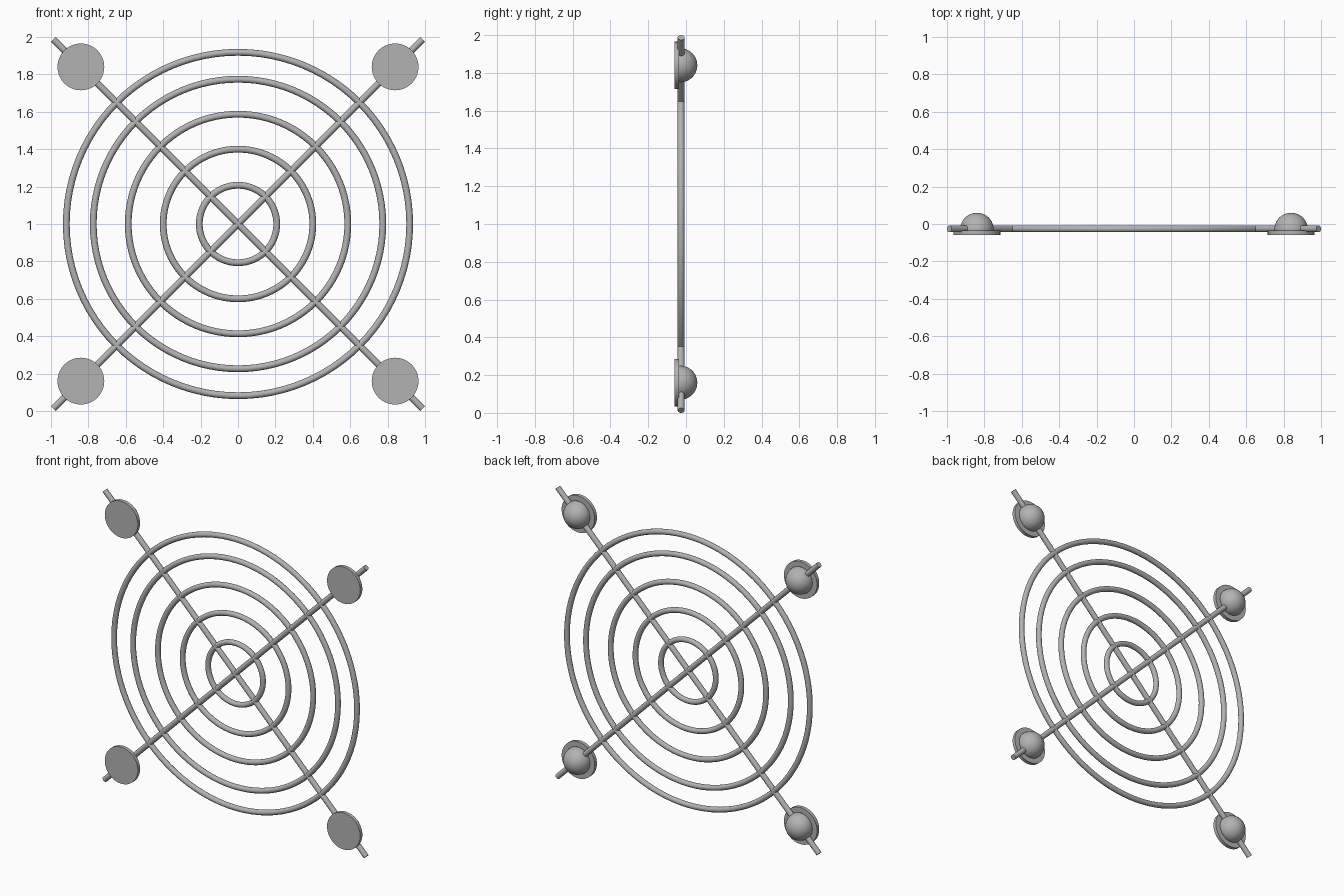
import bpy
import bmesh
import math
from mathutils import Matrix, Vector

cube = bpy.data.objects.get("Cube")
if cube:
    bpy.data.objects.remove(cube, do_unlink=True)

GREY = (0.45, 0.45, 0.45, 1.0)
steel = bpy.data.materials.new("grey_steel")
steel.use_nodes = True
steel.diffuse_color = GREY
steel.node_tree.nodes["Principled BSDF"].inputs["Base Color"].default_value = GREY

WIRE = 0.018          # wire radius
WIRE_Y = -0.026       # depth of the wire plane
MID_Z = 1.0
MOUNT = 0.84          # mount offset from the centre
FACE_FRONT = Matrix.Rotation(math.pi / 2, 4, "X")


def finish(name):
    obj = bpy.context.object
    obj.name = name
    obj.data.materials.append(steel)
    bpy.ops.object.shade_smooth_by_angle(angle=math.radians(40))
    return obj


def cylinder_between(name, start, end, radius, sides):
    start, end = Vector(start), Vector(end)
    axis = end - start
    bpy.ops.mesh.primitive_cylinder_add(
        vertices=sides, radius=radius, depth=axis.length,
        location=(start + end) / 2, rotation=axis.to_track_quat("Z", "Y").to_euler())
    return finish(name)


# Concentric wire rings
for i, radius in enumerate((0.207, 0.4, 0.587, 0.774, 0.918)):
    bpy.ops.mesh.primitive_torus_add(
        major_radius=radius, minor_radius=WIRE, major_segments=96, minor_segments=16,
        location=(0, WIRE_Y, MID_Z), rotation=FACE_FRONT.to_euler())
    finish(f"ring_{i + 1}")

# Crossed diagonal rods
reach = 1.0 - WIRE * math.sqrt(0.5)
for side, name in ((1, "rod_rising_left"), (-1, "rod_rising_right")):
    cylinder_between(name, (-side * reach, WIRE_Y, MID_Z - reach),
                     (side * reach, WIRE_Y, MID_Z + reach), WIRE, 20)

# Corner mounts: a flat disc in front, a dome behind
for sx, side in ((1, "left"), (-1, "right")):
    for sz, level in ((1, "upper"), (-1, "lower")):
        x, z = sx * MOUNT, MID_Z + sz * MOUNT
        cylinder_between(f"{level}_{side}_disc", (x, -0.06, z), (x, -0.036, z), 0.125, 64)

        bpy.ops.mesh.primitive_uv_sphere_add(
            segments=40, ring_count=20, radius=0.09,
            location=(x, -0.03, z), rotation=FACE_FRONT.to_euler())
        dome = finish(f"{level}_{side}_dome")
        bm = bmesh.new()
        bm.from_mesh(dome.data)
        # Trim the part hidden inside the disc; local -z points to the back
        cut = bmesh.ops.bisect_plane(
            bm, geom=bm.verts[:] + bm.edges[:] + bm.faces[:],
            plane_co=(0, 0, 0.008), plane_no=(0, 0, 1), clear_outer=True)
        rim = [g for g in cut["geom_cut"] if isinstance(g, bmesh.types.BMEdge)]
        bmesh.ops.holes_fill(bm, edges=rim, sides=0)
        bm.to_mesh(dome.data)
        bm.free()
